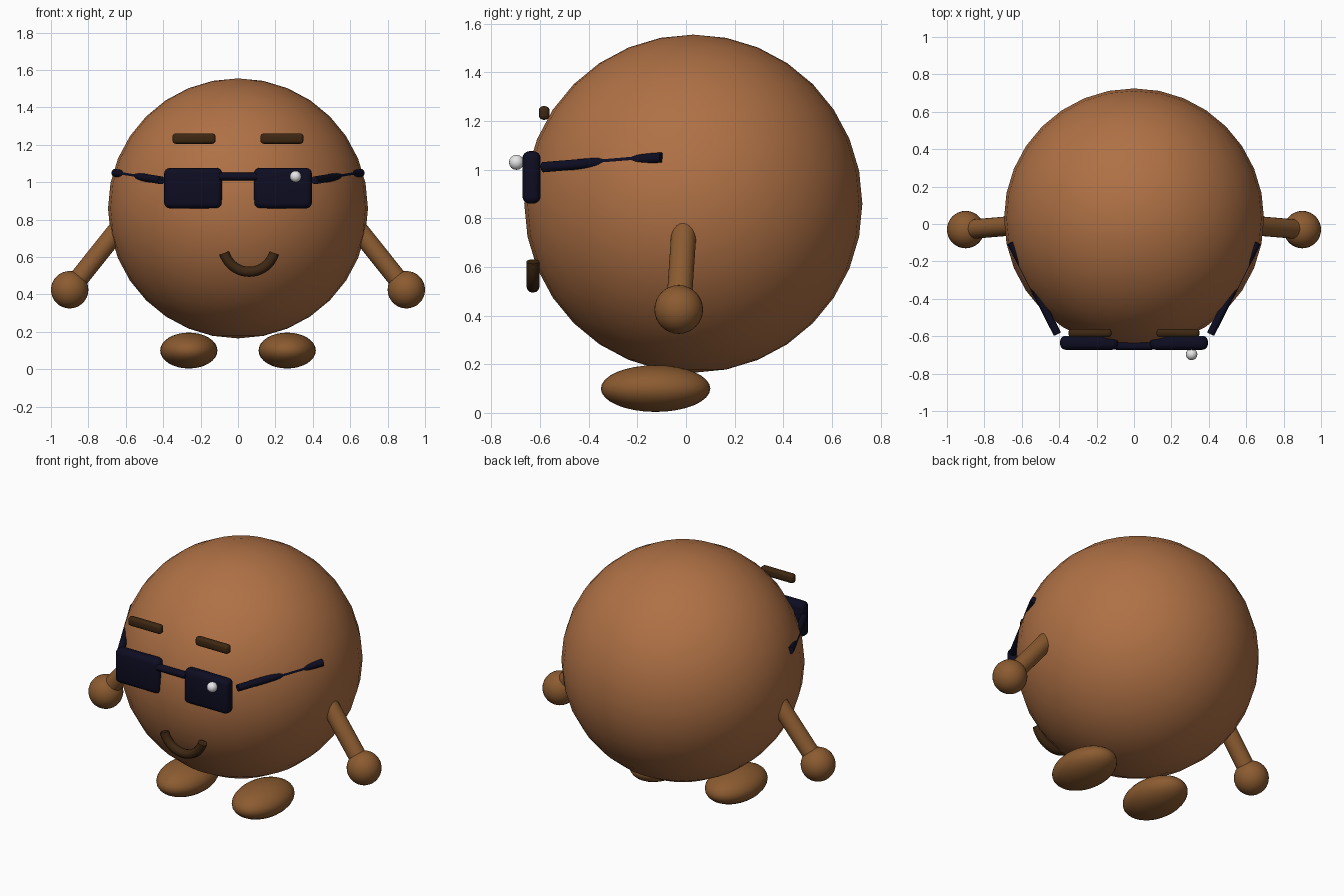
import bpy
import math
from mathutils import Vector

cube = bpy.data.objects.get("Cube")
if cube:
    bpy.data.objects.remove(cube, do_unlink=True)


def material(name, rgb):
    m = bpy.data.materials.new(name)
    m.use_nodes = True
    m.diffuse_color = (*rgb, 1)
    m.node_tree.nodes["Principled BSDF"].inputs["Base Color"].default_value = (*rgb, 1)
    return m


BODY = material("warm brown", (0.43, 0.165, 0.06))
LIMB = material("limb brown", (0.26, 0.105, 0.03))
DARK = material("dark brown", (0.047, 0.02, 0.006))
NAVY = material("dark navy", (0.004, 0.004, 0.016))
WHITE = material("glint white", (0.85, 0.85, 0.85))


def finish(name, mat):
    ob = bpy.context.object
    ob.name = name
    ob.data.materials.append(mat)
    bpy.ops.object.shade_smooth_by_angle(angle=math.radians(40))
    return ob


def ball(name, loc, radii, mat, segments=32, rings=16):
    bpy.ops.mesh.primitive_uv_sphere_add(segments=segments, ring_count=rings, radius=1, location=loc)
    bpy.context.object.scale = radii
    bpy.ops.object.transform_apply(location=False, rotation=False, scale=True)
    return finish(name, mat)


def rod(name, start, end, radius, mat):
    a, b = Vector(start), Vector(end)
    bpy.ops.mesh.primitive_cylinder_add(vertices=24, radius=radius, depth=(b - a).length,
                                        location=(a + b) / 2)
    bpy.context.object.rotation_euler = (b - a).to_track_quat("Z", "Y").to_euler()
    return finish(name, mat)


def rounded_box(name, loc, size, bevel, mat):
    bpy.ops.mesh.primitive_cube_add(size=1, location=loc)
    ob = bpy.context.object
    ob.scale = size
    bpy.ops.object.transform_apply(location=False, rotation=False, scale=True)
    mod = ob.modifiers.new("rounding", "BEVEL")
    mod.width = bevel
    mod.segments = 4
    bpy.ops.object.modifier_apply(modifier=mod.name)
    return finish(name, mat)


# Round body
ball("body", (0, 0.03, 0.86), (0.695, 0.695, 0.695), BODY)

# Paired parts
for side, s in (("left", 1), ("right", -1)):
    ball(side + "_foot", (s * 0.263, -0.125, 0.1), (0.153, 0.225, 0.096), LIMB)
    rod(side + "_arm", (s * 0.6, -0.005, 0.8), (s * 0.895, -0.03, 0.43), 0.052, LIMB)
    ball(side + "_hand", (s * 0.9, -0.03, 0.425), (0.1, 0.1, 0.1), LIMB)
    rounded_box(side + "_eyebrow", (s * 0.235, -0.583, 1.233), (0.23, 0.044, 0.056), 0.018, DARK)
    rounded_box(side + "_lens", (s * 0.24, -0.635, 0.968), (0.31, 0.075, 0.216), 0.03, NAVY)
    rod(side + "_glasses_temple", (s * 0.41, -0.588, 1.01), (s * 0.658, -0.1, 1.05), 0.021, NAVY)

# Glasses bridge and glint
rod("glasses_bridge", (-0.1, -0.653, 1.03), (0.1, -0.653, 1.03), 0.021, NAVY)
ball("lens_glint", (0.308, -0.697, 1.03), (0.031, 0.031, 0.031), WHITE, 16, 8)

# Smile: an arc swept with a round section
curve = bpy.data.curves.new("smile", "CURVE")
curve.dimensions = "3D"
curve.bevel_depth = 0.027
curve.bevel_resolution = 4
curve.use_fill_caps = True
steps = 20
spline = curve.splines.new("POLY")
spline.points.add(steps)
for i, p in enumerate(spline.points):
    a = math.radians(196 + 148 * i / steps)
    p.co = (0.06 + 0.139 * math.cos(a), -0.629, 0.66 + 0.139 * math.sin(a), 1)
smile = bpy.data.objects.new("smile", curve)
bpy.context.collection.objects.link(smile)
bpy.ops.object.select_all(action="DESELECT")
smile.select_set(True)
bpy.context.view_layer.objects.active = smile
bpy.ops.object.convert(target="MESH")
finish("smile", DARK)
